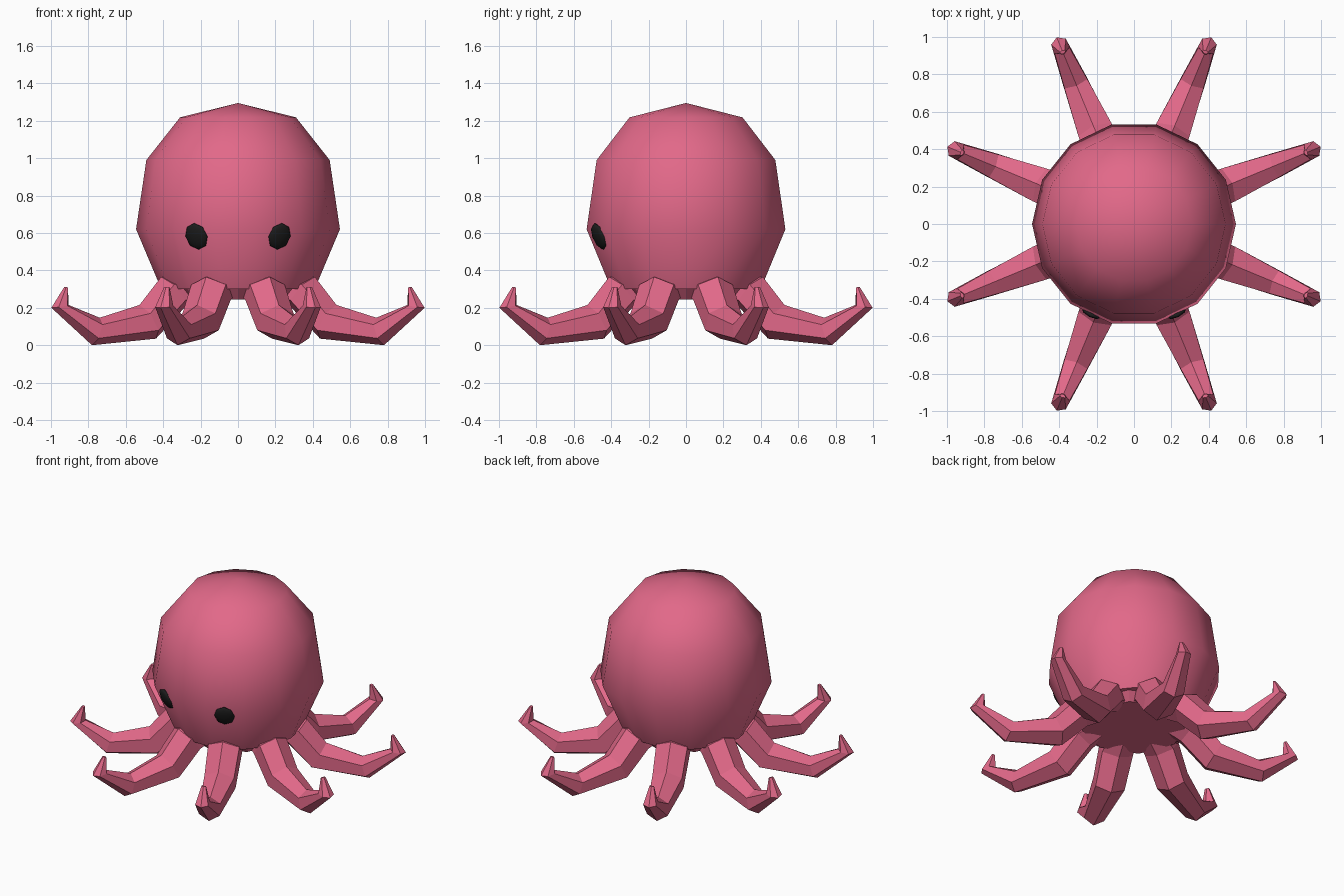
import bpy, bmesh, math
from mathutils import Vector

cube = bpy.data.objects.get("Cube")
if cube:
    bpy.data.objects.remove(cube, do_unlink=True)


def make_material(name, rgb, rough):
    m = bpy.data.materials.new(name)
    m.use_nodes = True
    m.diffuse_color = (*rgb, 1)
    shader = next(n for n in m.node_tree.nodes if n.type == 'BSDF_PRINCIPLED')
    shader.inputs["Base Color"].default_value = (*rgb, 1)
    shader.inputs["Roughness"].default_value = rough
    return m


pink = make_material("pink skin", (0.76, 0.14, 0.25), 0.6)
black = make_material("black eye", (0.012, 0.012, 0.012), 0.5)


def add_object(name, mesh, mat):
    if not mesh.materials:
        mesh.materials.append(mat)
    ob = bpy.data.objects.new(name, mesh)
    bpy.context.collection.objects.link(ob)
    return ob


def loft(name, rings, smooth):
    """Skin a list of equal-length closed rings and cap both ends."""
    bm = bmesh.new()
    loops = [[bm.verts.new(p) for p in ring] for ring in rings]
    n = len(loops[0])
    for a, b in zip(loops, loops[1:]):
        for i in range(n):
            j = (i + 1) % n
            bm.faces.new((a[i], a[j], b[j], b[i])).smooth = smooth
    bm.faces.new(loops[0])
    bm.faces.new(loops[-1])
    bmesh.ops.remove_doubles(bm, verts=bm.verts, dist=0.0005)
    bmesh.ops.recalc_face_normals(bm, faces=bm.faces)
    mesh = bpy.data.meshes.new(name)
    bm.to_mesh(mesh)
    bm.free()
    return mesh


def circle(r, z, sides, start=0.0):
    angles = [start + math.tau * i / sides for i in range(sides)]
    return [(r * math.cos(a), r * math.sin(a), z) for a in angles]


# Head: fourteen-sided dome, closed to a low peak
SIDES = 14
profile = [(0.41, 0.30), (0.545, 0.62), (0.49, 0.99), (0.31, 1.218), (0.0001, 1.295)]
head = loft("head", [circle(r, z, SIDES) for r, z in profile], True)
add_object("head", head, pink)

# Hub under the head, joining the arms
hub = loft("arm_hub", [circle(0.33, 0.245, 8), circle(0.39, 0.31, 8)], False)
add_object("arm_hub", hub, pink)

# Arm: hexagonal sections given as top point, bottom point (radius, z), half width
sections = [
    ((0.30, 0.36), (0.20, 0.26), 0.09),
    ((0.445, 0.365), (0.31, 0.20), 0.10),
    ((0.57, 0.215), (0.475, 0.035), 0.095),
    ((0.80, 0.147), (0.845, 0.0), 0.066),
    ((0.98, 0.215), (1.08, 0.20), 0.042),
    ((0.985, 0.308), (1.005, 0.312), 0.014),
]


def hexagon(top, bottom, w):
    t = Vector((top[0], 0, top[1]))
    b = Vector((bottom[0], 0, bottom[1]))
    side = Vector((0, w, 0))
    hi, lo = t.lerp(b, 0.25), t.lerp(b, 0.75)
    return [t, hi + side, lo + side, b, lo - side, hi - side]


arm = loft("arm", [hexagon(*s) for s in sections], False)
for k in range(8):
    ob = add_object(f"arm_{k + 1}", arm, pink)
    ob.rotation_euler.z = math.tau * (k + 0.5) / 8

# Eyes: flattened spheres lying on the lower head facets
bm = bmesh.new()
bmesh.ops.create_uvsphere(bm, u_segments=8, v_segments=6, radius=1)
for f in bm.faces:
    f.smooth = True
eye = bpy.data.meshes.new("eye")
bm.to_mesh(eye)
bm.free()
facet = math.tau * 2.5 / SIDES
for name, s in (("left_eye", 1), ("right_eye", -1)):
    normal = Vector((s * math.cos(facet), -math.sin(facet), -0.40))
    ob = add_object(name, eye, black)
    ob.location = (s * 0.222, -0.465, 0.582)
    ob.rotation_euler = normal.to_track_quat('Z', 'Y').to_euler()
    ob.scale = (0.066, 0.076, 0.025)
